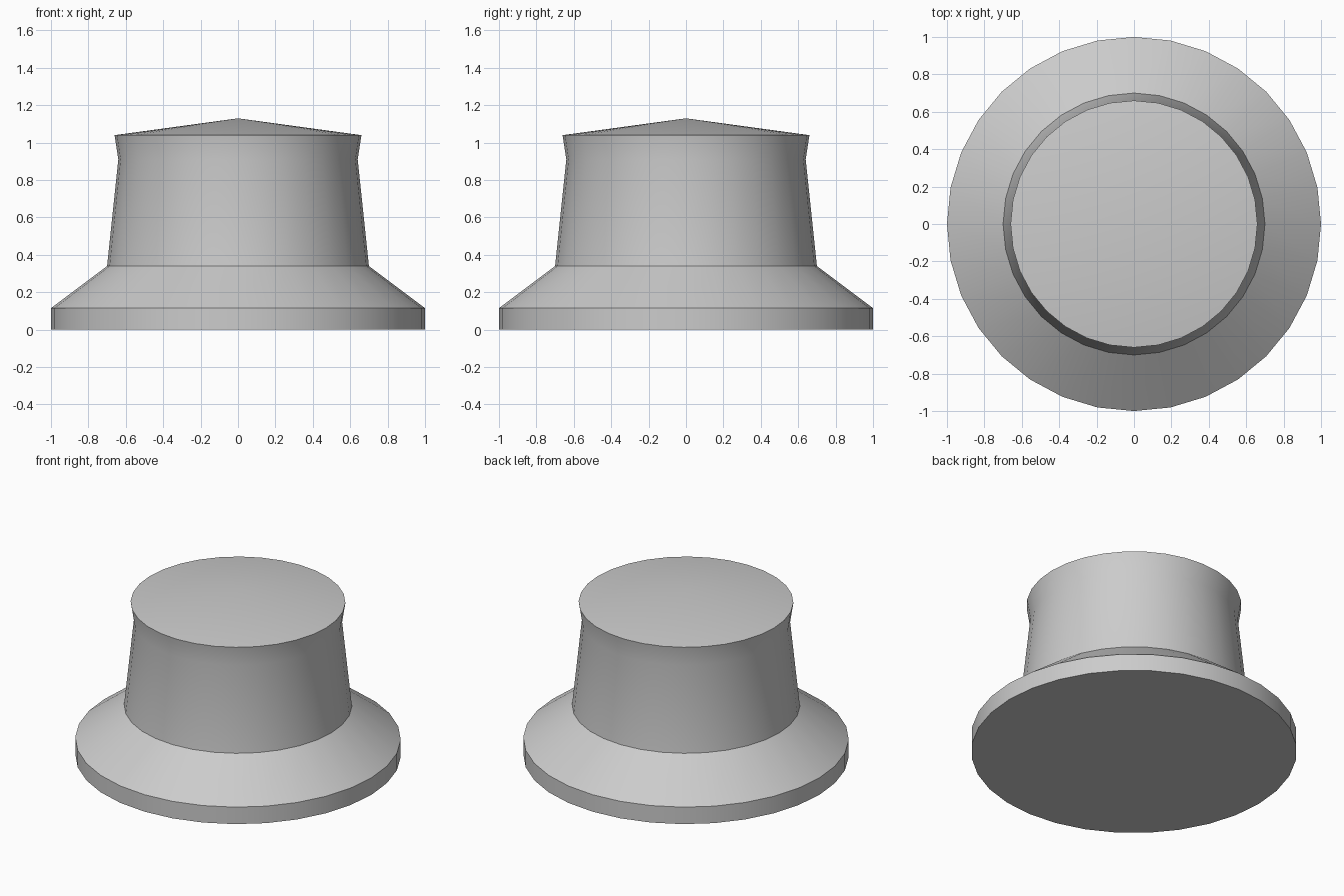
import bpy
import bmesh
from math import cos, sin, tau, radians

if "Cube" in bpy.data.objects:
    bpy.data.objects.remove(bpy.data.objects["Cube"], do_unlink=True)

SIDES = 32

# Single plain grey
grey = bpy.data.materials.new("plain_grey")
grey.use_nodes = True
colour = (0.6, 0.6, 0.6, 1)
grey.diffuse_color = colour
grey.node_tree.nodes["Principled BSDF"].inputs["Base Color"].default_value = colour


def lathe(name, rings, peak):
    """Turn (radius, height) rings into a closed body with a flat base and a peaked top."""
    bm = bmesh.new()
    loops = [[bm.verts.new((r * cos(tau * i / SIDES), r * sin(tau * i / SIDES), z))
              for i in range(SIDES)] for r, z in rings]
    bm.faces.new(loops[0][::-1])
    for low, high in zip(loops, loops[1:]):
        for i in range(SIDES):
            j = (i + 1) % SIDES
            bm.faces.new((low[i], low[j], high[j], high[i]))
    tip = bm.verts.new((0, 0, peak))
    for i in range(SIDES):
        bm.faces.new((loops[-1][i], loops[-1][(i + 1) % SIDES], tip))
    mesh = bpy.data.meshes.new(name)
    bm.to_mesh(mesh)
    bm.free()
    mesh.materials.append(grey)
    obj = bpy.data.objects.new(name, mesh)
    bpy.context.collection.objects.link(obj)
    return obj


# Flanged base, tapered neck, flared rim and shallow conical cap in one turned body
knob = lathe("flanged_knob",
             [(1, 0), (1, 0.115), (0.7, 0.34), (0.64, 0.91), (0.66, 1.04)], 1.13)

# Smooth around the body, sharp at the flange, neck and cap edges
bpy.ops.object.select_all(action="DESELECT")
knob.select_set(True)
bpy.context.view_layer.objects.active = knob
bpy.ops.object.shade_smooth_by_angle(angle=radians(30))
